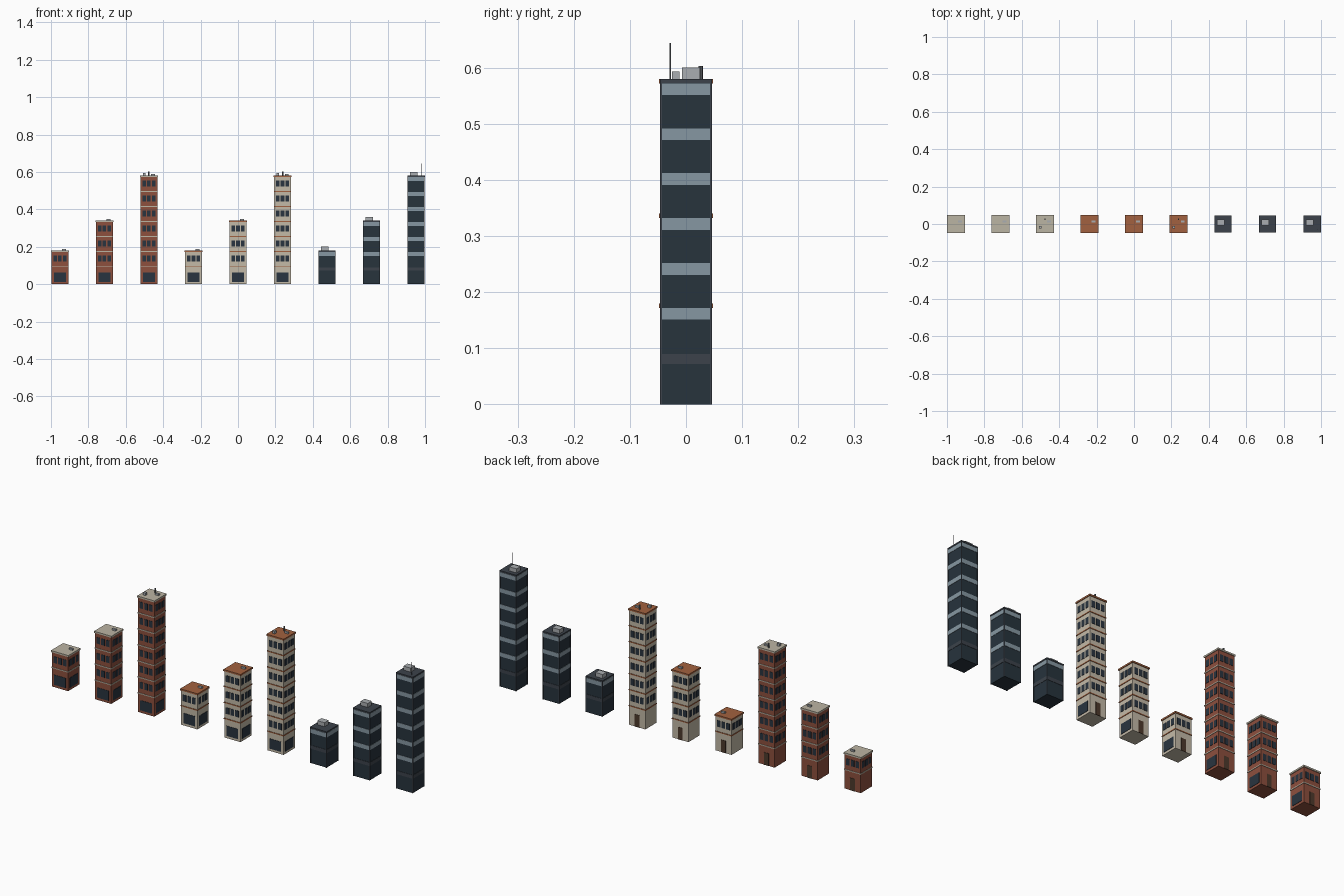
import bpy, bmesh, math
from mathutils import Matrix, Vector

if "Cube" in bpy.data.objects:
    bpy.data.objects.remove(bpy.data.objects["Cube"])

PITCH, GROUND, FLOOR, HALF = 0.238, 0.10, 0.08, 0.0445
SIZES = [("short", 1), ("medium", 3), ("tall", 6)]


def mat(name, r, g, b):
    m = bpy.data.materials.new(name)
    m.diffuse_color = (r, g, b, 1)
    m.use_nodes = True
    m.node_tree.nodes["Principled BSDF"].inputs["Base Color"].default_value = m.diffuse_color
    return m


BRICK = mat("brick", 0.27, 0.08, 0.048)
PLASTER = mat("plaster", 0.55, 0.49, 0.39)
STONE = mat("stone", 0.50, 0.46, 0.37)
TERRACOTTA = mat("terracotta", 0.36, 0.12, 0.05)
PANE = mat("pane", 0.022, 0.034, 0.050)
CURTAIN = mat("curtain_glass", 0.020, 0.033, 0.046)
FRAME = mat("dark_frame", 0.045, 0.055, 0.070)
BAND = mat("pale_band", 0.24, 0.31, 0.36)
DOOR = mat("door_wood", 0.075, 0.042, 0.025)
METAL = mat("metal", 0.40, 0.42, 0.44)
STEEL = mat("steel", 0.16, 0.17, 0.19)


def boxes(name, x, material, items):
    """One object from boxes (x0, x1, y0, y1, z0, z1, quarter turns about z)."""
    bm = bmesh.new()
    for x0, x1, y0, y1, z0, z1, turn in items:
        centre = Vector((x0 + x1, y0 + y1, z0 + z1)) / 2
        size = Matrix.Diagonal((x1 - x0, y1 - y0, z1 - z0, 1))
        rot = Matrix.Rotation(turn * math.pi / 2, 4, 'Z')
        bmesh.ops.create_cube(bm, size=1, matrix=rot @ Matrix.Translation(centre) @ size)
    mesh = bpy.data.meshes.new(name)
    bm.to_mesh(mesh)
    bm.free()
    mesh.materials.append(material)
    ob = bpy.data.objects.new(name, mesh)
    ob.location.x = x
    bpy.context.collection.objects.link(ob)


def slab(h, z0, z1):
    return (-h, h, -h, h, z0, z1, 0)


def panel(u, w, z0, z1, turn, half=HALF, out=0.0015):
    """Thin plate on a wall: turn 0 front, 1 right, 2 back, 3 left."""
    return (u - w / 2, u + w / 2, -half - out, -half + 0.002, z0, z1, turn)


def cylinder(name, x, y, r, z0, z1, material):
    bpy.ops.mesh.primitive_cylinder_add(vertices=8, radius=r, depth=z1 - z0,
                                        location=(x, y, (z0 + z1) / 2))
    bpy.context.object.name = name
    bpy.context.object.data.materials.append(material)


def masonry(kind, x, size, n, wall, trim, roof):
    tag = f"{kind}_{size}_"
    top = GROUND + n * FLOOR
    bases = [GROUND + i * FLOOR for i in range(n)]
    boxes(tag + "walls", x, wall, [slab(HALF, 0, top - 0.006)])
    # floor ledges, cornice and roof
    boxes(tag + "ledges", x, trim, [slab(HALF + 0.002, b - 0.007, b - 0.002) for b in bases])
    boxes(tag + "roof", x, roof, [slab(0.048, top - 0.008, top)])
    # three windows per storey on all four sides
    boxes(tag + "windows", x, PANE, [panel(u, 0.019, b + 0.021, b + 0.053, t)
          for b in bases for t in range(4) for u in (-0.026, 0, 0.026)])
    # street level
    boxes(tag + "shop_windows", x, PANE, [panel(0, 0.064, 0.012, 0.062, t) for t in (0, 1)])
    boxes(tag + "back_door", x, DOOR, [panel(0, 0.026, 0, 0.062, 2)])
    # roof equipment
    boxes(tag + "roof_vent", x, METAL, [(0.012, 0.032, 0.008, 0.018, top, top + 0.008, 0)])
    if n == 6:
        cylinder(tag + "flue", x, 0.026, 0.004, top, top + 0.023, STEEL)
        boxes(tag + "roof_unit", x, METAL, [(-0.031, -0.018, -0.025, -0.012, top, top + 0.013, 0)])


def glass_tower(x, size, n):
    tag = f"glass_{size}_"
    top = GROUND + n * FLOOR
    boxes(tag + "body", x, CURTAIN, [slab(HALF, 0, top - 0.006)])
    # corner posts and roof slab
    boxes(tag + "corner_posts", x, FRAME,
          [(0.0425, 0.0462, -0.0462, -0.0425, 0, top - 0.007, t) for t in range(4)])
    boxes(tag + "roof", x, FRAME, [slab(0.0465, top - 0.007, top)])
    # spandrel bands under each storey line
    boxes(tag + "bands", x, BAND, [panel(0, 0.085, z - 0.029, z - 0.008, t)
          for z in [GROUND + (i + 1) * FLOOR for i in range(n)] for t in range(4)])
    boxes(tag + "lobby_band", x, FRAME, [panel(0, 0.085, 0.072, 0.090, t) for t in range(4)])
    # plant room and mast
    boxes(tag + "plant_room", x, METAL, [(-0.033, 0.007, -0.007, 0.025, top, top + 0.02, 0)])
    if n == 6:
        cylinder(tag + "mast", x + 0.027, -0.028, 0.0015, top, top + 0.064, STEEL)


for i, (size, n) in enumerate(SIZES):
    masonry("brick", (i - 4) * PITCH, size, n, BRICK, STONE, STONE)
    masonry("plaster", (i - 1) * PITCH, size, n, PLASTER, TERRACOTTA, TERRACOTTA)
    glass_tower((i + 2) * PITCH, size, n)
